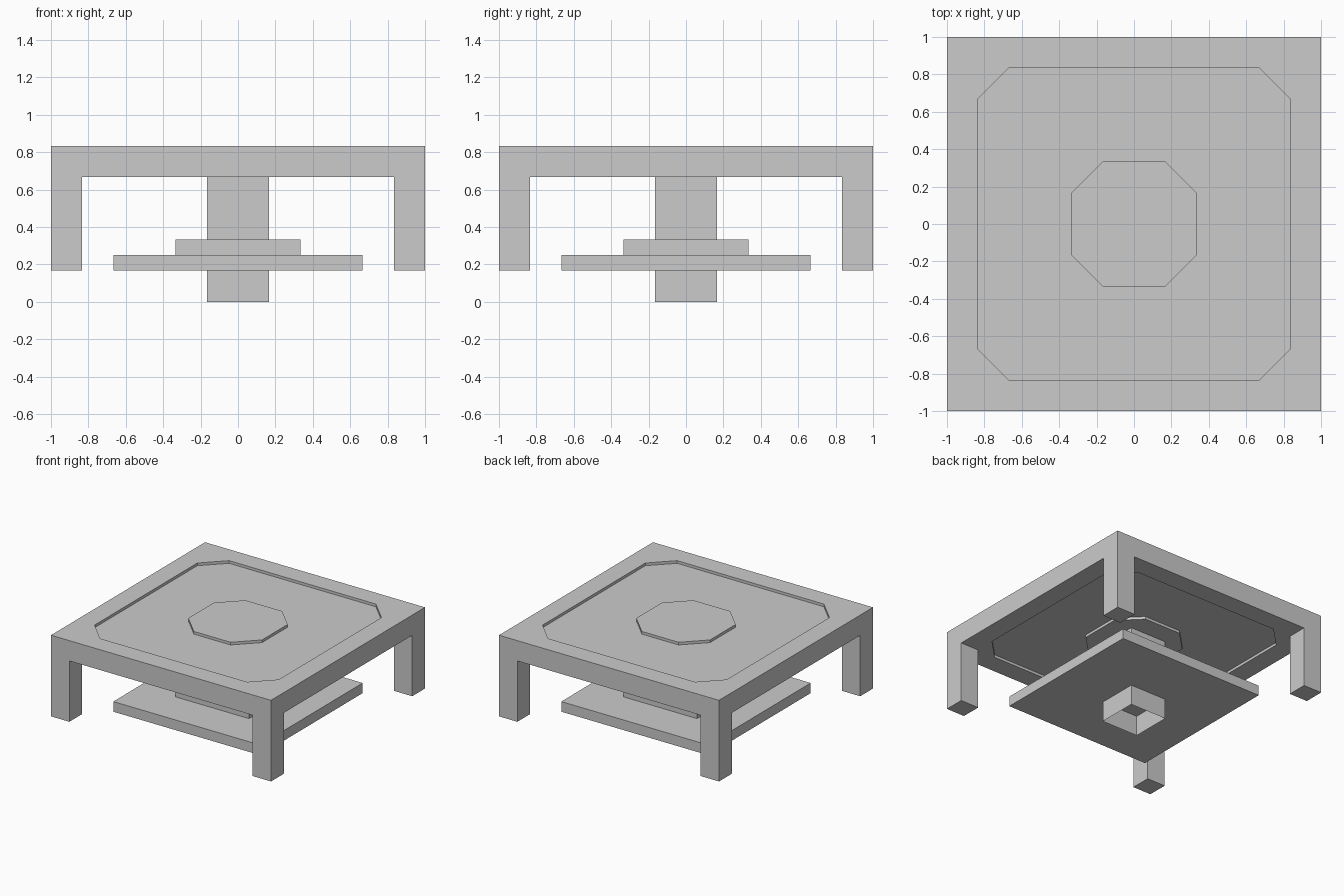
import bpy, bmesh

if "Cube" in bpy.data.objects:
    bpy.data.objects.remove(bpy.data.objects["Cube"])

U = 1 / 6          # basic module: leg width, slab thickness
DEPTH = 0.022      # depth of the shallow panel recesses


def square(h):
    return [(-h, -h), (h, -h), (h, h), (-h, h)]


def chamfered(h, c):
    """Square of half-size h whose corners are cut, leaving flats of half-length c."""
    return [(-c, -h), (c, -h), (h, -c), (h, c), (c, h), (-c, h), (-h, c), (-h, -c)]


def prism(name, outline, z0, z1, at=(0, 0), caps=True):
    """Upright prism; without caps it is an open thin-walled tube."""
    bm = bmesh.new()
    lo, hi = [[bm.verts.new((x + at[0], y + at[1], z)) for x, y in outline]
              for z in (z0, z1)]
    n = len(outline)
    for i in range(n):
        j = (i + 1) % n
        bm.faces.new((lo[i], lo[j], hi[j], hi[i]))
    if caps:
        bm.faces.new(lo[::-1])
        bm.faces.new(hi)
    mesh = bpy.data.meshes.new(name)
    bm.to_mesh(mesh)
    bm.free()
    ob = bpy.data.objects.new(name, mesh)
    bpy.context.collection.objects.link(ob)
    return ob


# Table top, recessed above and below by a chamfered panel outline
top = prism("table_top", square(1), 4 * U, 5 * U)
panel = chamfered(0.837, 0.667)
for side, z0, z1 in (("upper", 5 * U - DEPTH, 5 * U + 0.1),
                     ("lower", 4 * U - 0.1, 4 * U + DEPTH)):
    cutter = prism(side + "_recess_cutter", panel, z0, z1)
    cutter.hide_render = True
    cutter.hide_set(True)
    mod = top.modifiers.new(side + "_recess", 'BOOLEAN')
    mod.operation = 'DIFFERENCE'
    mod.solver = 'EXACT'
    mod.object = cutter

# Raised octagon, flush with the rim on both faces
prism("centre_octagon", chamfered(0.335, U), 4 * U, 5 * U)

# Corner legs
for sx, sx_name in ((-1, "left"), (1, "right")):
    for sy, sy_name in ((-1, "front"), (1, "back")):
        c = 1 - U / 2
        prism(f"{sy_name}_{sx_name}_leg", square(U / 2), U, 4 * U, (sx * c, sy * c))

# Pedestal: column, two stepped plates and the open-bottomed foot
prism("column", square(U), 2 * U, 4 * U, caps=False)
prism("small_plate", square(2 * U), 1.5 * U, 2 * U)
prism("large_plate", square(4 * U), U, 1.5 * U)
prism("hollow_foot", square(U), 0, U, caps=False)
